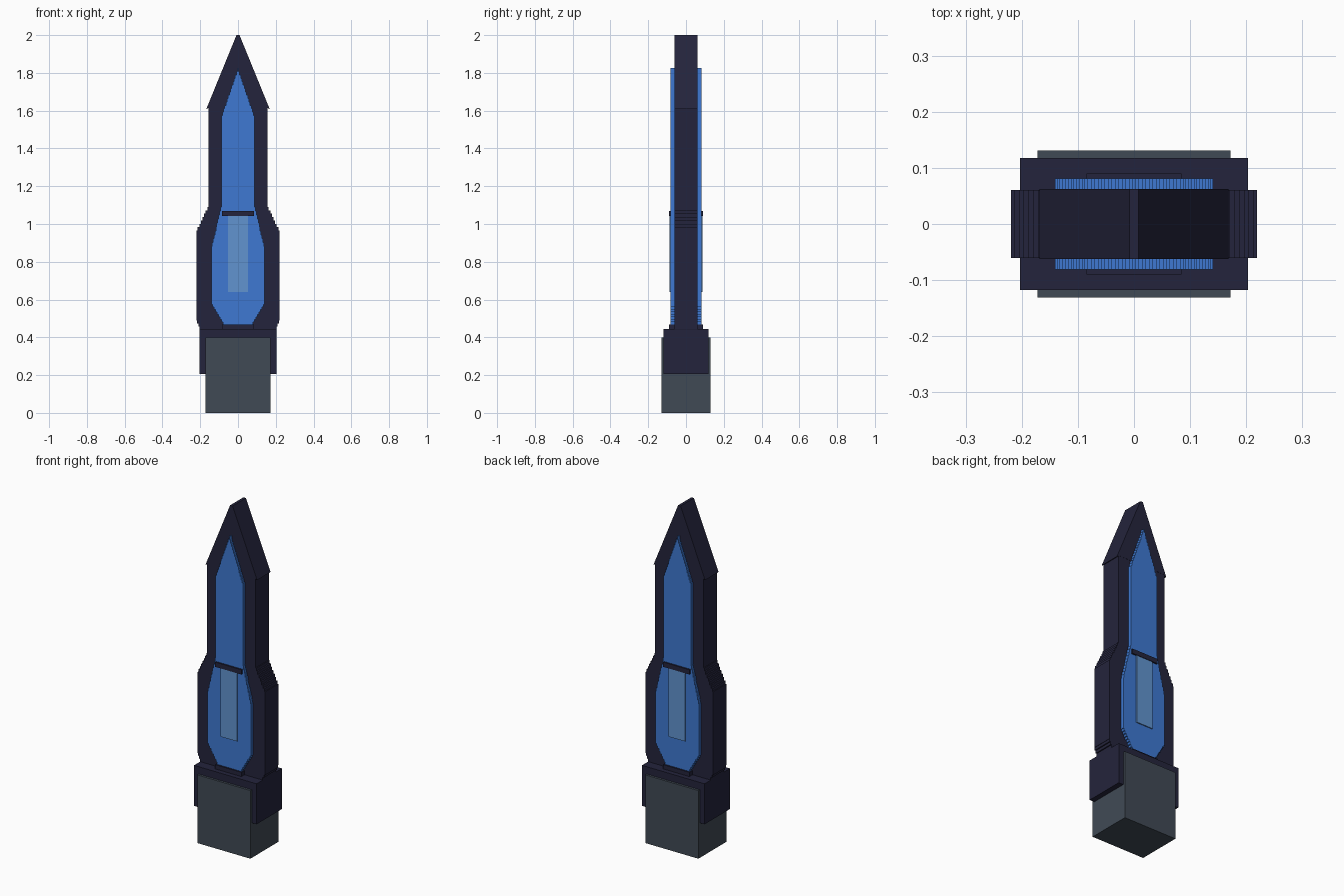
import bpy
import bmesh

cube = bpy.data.objects.get("Cube")
if cube:
    bpy.data.objects.remove(cube, do_unlink=True)


def linear(c):
    c /= 255
    return c / 12.92 if c <= 0.04045 else ((c + 0.055) / 1.055) ** 2.4


def material(name, *rgb):
    m = bpy.data.materials.new(name)
    col = (*[linear(c) for c in rgb], 1)
    m.diffuse_color = col
    m.use_nodes = True
    bsdf = next(n for n in m.node_tree.nodes if n.type == "BSDF_PRINCIPLED")
    bsdf.inputs["Base Color"].default_value = col
    return m


dark = material("dark navy", 36, 36, 60)
blue = material("bright blue", 62, 121, 210)
pale = material("pale blue", 97, 148, 208)
grey = material("slate grey", 64, 74, 85)


def slab(name, half, depth, mat):
    """Extrude a mirrored outline of (half width, height) points along y."""
    outline = half + [(-x, z) for x, z in reversed(half) if x > 0]
    bm = bmesh.new()
    face = bm.faces.new([bm.verts.new((x, -depth, z)) for x, z in outline])
    ext = bmesh.ops.extrude_face_region(bm, geom=[face])
    moved = [v for v in ext["geom"] if isinstance(v, bmesh.types.BMVert)]
    bmesh.ops.translate(bm, verts=moved, vec=(0, 2 * depth, 0))
    bmesh.ops.recalc_face_normals(bm, faces=bm.faces)
    me = bpy.data.meshes.new(name)
    bm.to_mesh(me)
    bm.free()
    me.materials.append(mat)
    ob = bpy.data.objects.new(name, me)
    bpy.context.collection.objects.link(ob)
    return ob


def block(name, x, depth, z0, z1, mat):
    return slab(name, [(x, z0), (x, z1)], depth, mat)


def stairs(x0, z0, x1, z1, n):
    """Outline points stepping from one width and height to another."""
    pts = []
    for i in range(n):
        x = x0 + (x1 - x0) * (i + 0.5) / n
        pts += [(x, z0 + (z1 - z0) * i / n), (x, z0 + (z1 - z0) * (i + 1) / n)]
    return pts


# Handle and guard
block("handle", 0.172, 0.131, 0, 0.4, grey)
block("guard", 0.203, 0.118, 0.205, 0.443, dark)

# Dark blade body with stepped shoulders
body = [(0.198, 0.43)]
body += stairs(0.2, 0.443, 0.22, 0.49, 3)
body += [(0.219, 0.49), (0.219, 0.965)]
body += stairs(0.218, 0.965, 0.158, 1.09, 7)
body += [(0.157, 1.09), (0.157, 1.63), (0, 1.97)]
slab("blade_body", body, 0.061, dark)

# Pointed tip overhanging the body
slab("blade_tip", [(0.15, 1.617), (0.168, 1.608), (0.008, 2.0)], 0.062, dark)

# Blue inlay on both faces
inlay = stairs(0.075, 0.468, 0.14, 0.575, 8)
inlay += [(0.141, 0.575), (0.141, 0.88)]
inlay += stairs(0.14, 0.88, 0.09, 1.09, 10)
inlay += [(0.088, 1.09), (0.088, 1.575)]
inlay += stairs(0.086, 1.575, 0, 1.825, 14)
slab("blue_inlay", inlay, 0.081, blue)

# Pale window and the dark bars around it
block("pale_window", 0.054, 0.087, 0.64, 1.058, pale)
block("upper_bar", 0.085, 0.09, 1.042, 1.07, dark)
block("lower_bar", 0.085, 0.09, 0.44, 0.468, dark)
